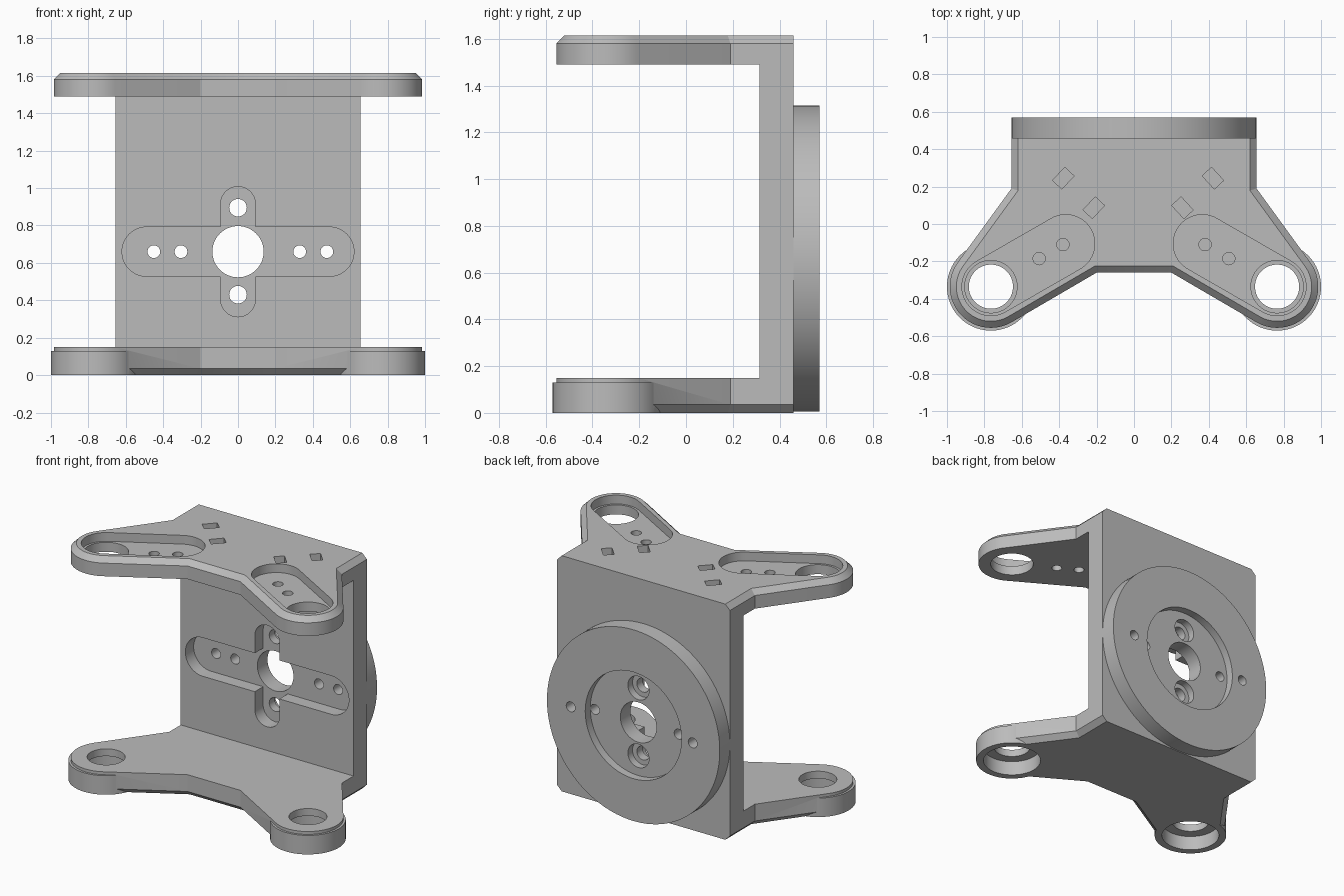
import bpy, bmesh, math
from mathutils import Vector

old = bpy.data.objects.get("Cube")
if old:
    bpy.data.objects.remove(old, do_unlink=True)

grey = bpy.data.materials.new("plain grey")
grey.use_nodes = True
COLOR = (0.5, 0.5, 0.5, 1)
grey.diffuse_color = COLOR
grey.node_tree.nodes["Principled BSDF"].inputs["Base Color"].default_value = COLOR


def loft(name, layers):
    """Stack equal-length rings of 3D points into a closed solid."""
    bm = bmesh.new()
    rings = [[bm.verts.new(p) for p in ring] for ring in layers]
    n = len(rings[0])
    for a, b in zip(rings, rings[1:]):
        for i in range(n):
            j = (i + 1) % n
            bm.faces.new((a[i], a[j], b[j], b[i]))
    bm.faces.new(rings[0][::-1])
    bm.faces.new(rings[-1])
    bmesh.ops.recalc_face_normals(bm, faces=bm.faces)
    mesh = bpy.data.meshes.new(name)
    bm.to_mesh(mesh)
    bm.free()
    mesh.materials.append(grey)
    obj = bpy.data.objects.new(name, mesh)
    bpy.context.collection.objects.link(obj)
    return obj


def prism(name, pts, lo, hi, axis="z"):
    place = (lambda p, w: (p[0], p[1], w)) if axis == "z" else (lambda p, w: (p[0], w, p[1]))
    return loft(name, [[place(p, w) for p in pts] for w in (lo, hi)])


def arc(c, r, start, end, n=32):
    angles = [math.radians(start + (end - start) * i / n) for i in range(n + 1)]
    return [(c[0] + r * math.cos(t), c[1] + r * math.sin(t)) for t in angles]


def circle(c, r, n=64):
    return arc(c, r, 0, 360, n)[:-1]


def capsule(a, b, r):
    t = math.degrees(math.atan2(b[1] - a[1], b[0] - a[0]))
    return arc(b, r, t - 90, t + 90) + arc(a, r, t + 90, t + 270)


def box(x, y, z):
    return prism("cutter", [(x[0], y[0]), (x[1], y[0]), (x[1], y[1]), (x[0], y[1])], *z)


def inset(pts, d):
    """Offset a counter-clockwise outline inwards, leaving the back edge in place."""
    lines = []
    for i, p in enumerate(pts):
        a, b = Vector(p), Vector(pts[(i + 1) % len(pts)])
        e = (b - a).normalized()
        normal = Vector((-e.y, e.x))
        is_back = abs(a.y - BACK) < 1e-6 and abs(b.y - BACK) < 1e-6
        lines.append((normal, normal.dot(a) + (0 if is_back else d)))
    out = []
    for i in range(len(pts)):
        (n1, c1), (n2, c2) = lines[i - 1], lines[i]
        det = n1.x * n2.y - n1.y * n2.x
        out.append(((c1 * n2.y - c2 * n1.y) / det, (n1.x * c2 - n2.x * c1) / det))
    return out


HEIGHT, BACK, WALL, CHAMFER = 1.615, 0.46, 0.315, 0.035
FLOOR, CEILING = 0.15, 1.49
EAR = (0.765, -0.335)
HUB_Z = 0.66

# Bracket body: one outline with chamfered ends, hollowed into a C shape
half = [(0.2, -0.26)] + arc(EAR, 0.22, -120.3, 36) + [(0.655, 0.19), (0.655, BACK)]
outline = half + [(-x, y) for x, y in reversed(half)]
small = inset(outline, CHAMFER)
bracket = loft("bracket", [
    [(x, y, z) for x, y in ring] for ring, z in (
        (small, 0), (outline, CHAMFER), (outline, HEIGHT - CHAMFER), (small, HEIGHT))])


def combine(tool, operation="DIFFERENCE"):
    tool.hide_render = True
    mod = bracket.modifiers.new(operation, "BOOLEAN")
    mod.operation, mod.solver, mod.object = operation, "EXACT", tool
    bpy.context.view_layer.objects.active = bracket
    bpy.ops.object.modifier_apply(modifier=mod.name)
    bpy.data.objects.remove(tool, do_unlink=True)


combine(box((-2, 2), (-2, WALL), (FLOOR, CEILING)))

# Round mounting disc on the back, with its recess
combine(prism("disc", circle((0, HUB_Z), 0.655, 128), BACK - 0.02, 0.57, "y"), "UNION")
combine(prism("recess", circle((0, HUB_Z), 0.365, 96), 0.515, 0.7, "y"))

# Cross-shaped pocket on the inner wall
POCKET = WALL + 0.09
combine(prism("pocket", capsule((-0.488, HUB_Z), (0.488, HUB_Z), 0.132), 0.2, POCKET, "y"))
combine(prism("pocket", capsule((0, 0.405), (0, 0.915), 0.093), 0.2, POCKET, "y"))

# Hub bore, screw holes and their counterbores
combine(prism("bore", circle((0, HUB_Z), 0.137), 0.2, 0.7, "y"))
for x in (-0.45, -0.305, 0.33, 0.475):
    combine(prism("hole", circle((x, HUB_Z), 0.034, 32), 0.2, 0.7, "y"))
for z in (0.43, 0.895):
    combine(prism("hole", circle((0, z), 0.047, 32), 0.2, 0.7, "y"))
    combine(prism("counterbore", circle((0, z), 0.08, 48), 0.465, 0.7, "y"))

for s in (-1, 1):
    ear = (s * EAR[0], EAR[1])
    # Lower bearing boss
    combine(prism("boss", circle(ear, 0.235, 96), 0, 0.13), "UNION")
    combine(prism("bearing_seat", circle(ear, 0.187), -0.1, 0.1))
    combine(prism("bore", circle(ear, 0.118), -0.1, 0.3))
    # Upper arm pocket and holes
    combine(prism("pocket", capsule(ear, (s * 0.365, -0.105), 0.155), HEIGHT - 0.06, 1.8))
    combine(prism("bore", circle(ear, 0.14), 1.4, 1.8))
    for x, y in ((0.38, -0.11), (0.507, -0.185)):
        combine(prism("hole", circle((s * x, y), 0.033, 32), 1.4, 1.8))
    # Slanted tie slots
    shift = 0.022 if s > 0 else -0.022
    for x, y in ((0.4, 0.245), (0.237, 0.087)):
        u = Vector((-s * 0.68, 0.73)) * 0.048
        v = Vector((0.73, s * 0.68)) * 0.034
        c = Vector((s * x + 0.022, y))
        combine(prism("slot", [c - u - v, c - u + v, c + u + v, c + u - v], HEIGHT - 0.06, 1.8))

bpy.ops.object.select_all(action="DESELECT")
bracket.select_set(True)
bpy.context.view_layer.objects.active = bracket
bpy.ops.object.shade_smooth_by_angle(angle=math.radians(25))
